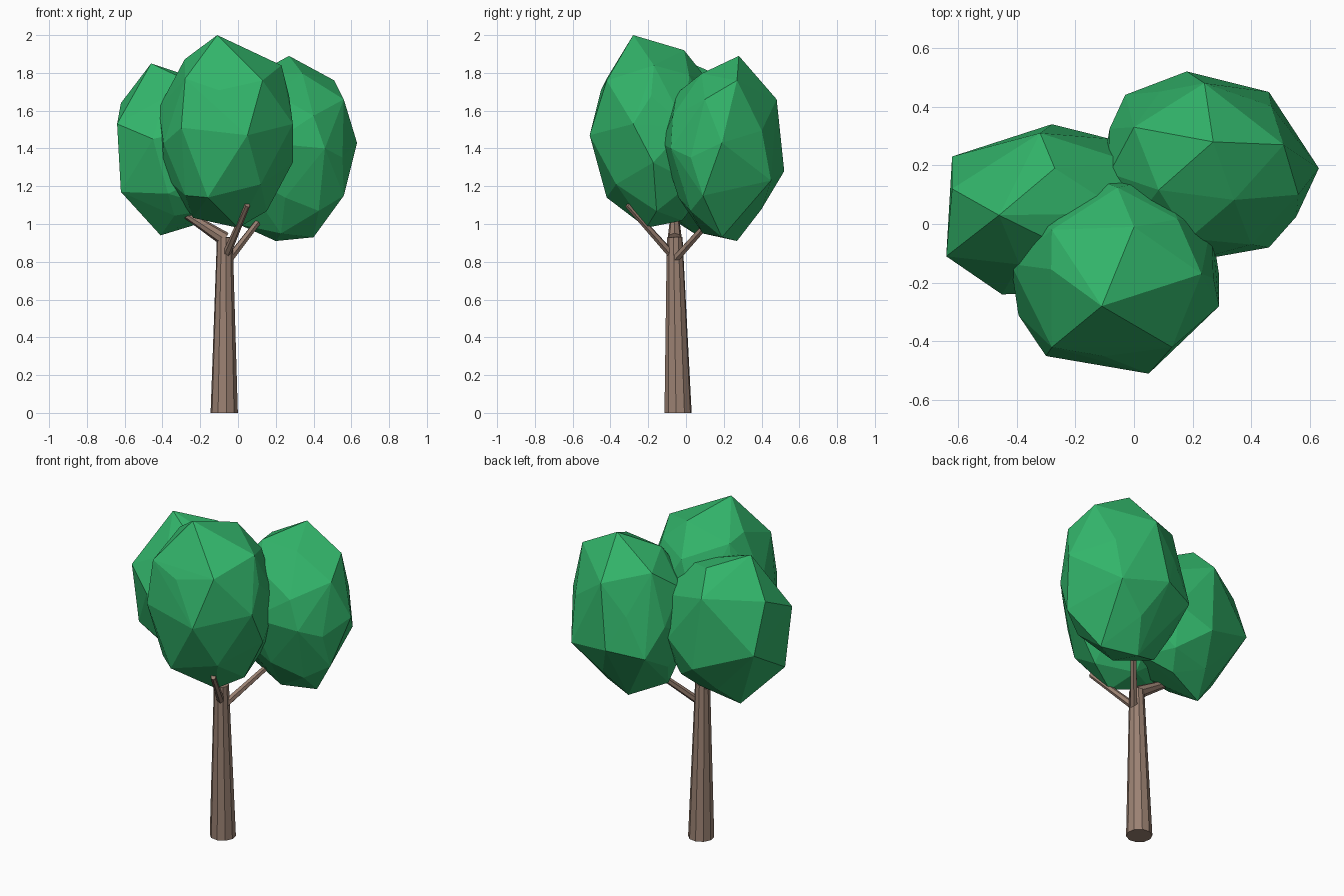
import bpy
import bmesh
from mathutils import Matrix, Vector

default_cube = bpy.data.objects.get("Cube")
if default_cube:
    bpy.data.objects.remove(default_cube, do_unlink=True)


def make_material(name, red, green, blue):
    material = bpy.data.materials.new(name)
    material.use_nodes = True
    colour = (red, green, blue, 1)
    material.diffuse_color = colour
    material.node_tree.nodes["Principled BSDF"].inputs["Base Color"].default_value = colour
    return material


def add_object(name, bm, material):
    bmesh.ops.recalc_face_normals(bm, faces=bm.faces)
    mesh = bpy.data.meshes.new(name)
    bm.to_mesh(mesh)
    bm.free()
    mesh.materials.append(material)
    obj = bpy.data.objects.new(name, mesh)
    bpy.context.collection.objects.link(obj)
    return obj


def frame(pole, corner):
    """Orthonormal axes with the pole first and the corner in the first plane."""
    first = Vector(pole).normalized()
    corner = Vector(corner)
    second = (corner - first * corner.dot(first)).normalized()
    return Matrix((first, second, first.cross(second))).transposed()


def faceted_ball():
    """Corners of a ball of raised pentagons, and the axes of one pole and corner."""
    bm = bmesh.new()
    bmesh.ops.create_icosphere(bm, subdivisions=1, radius=1)
    bm.faces.ensure_lookup_table()
    poles = [v.co.normalized() for v in bm.verts]
    corners = [f.calc_center_median().normalized() for f in bm.faces]
    base_frame = frame(bm.faces[0].verts[0].co, corners[0])
    bm.free()
    return poles + corners, base_frame


def leaf_lobe(name, low, high, pole, corner, knuckles):
    """Turn a faceted ball, stretch it to its box and pull some corners to knuckles."""
    points, base_frame = faceted_ball()
    turn = frame(pole, corner) @ base_frame.transposed()
    points = [turn @ p for p in points]
    for axis in range(3):
        values = [p[axis] for p in points]
        start, span = min(values), max(values) - min(values)
        for p in points:
            p[axis] = low[axis] + (p[axis] - start) / span * (high[axis] - low[axis])
    for knuckle in map(Vector, knuckles):
        points.remove(min(points, key=lambda p: (p - knuckle).length))
    bm = bmesh.new()
    for p in points + list(knuckles):
        bm.verts.new(p)
    hull = bmesh.ops.convex_hull(bm, input=bm.verts)
    bmesh.ops.delete(bm, geom=hull["geom_interior"], context="VERTS")
    return add_object(name, bm, leaf_green)


def limb(name, start, end, start_radius, end_radius, sides):
    """Tapered straight limb between two points."""
    start, end = Vector(start), Vector(end)
    direction = end - start
    bm = bmesh.new()
    bmesh.ops.create_cone(bm, cap_ends=True, segments=sides, radius1=start_radius,
                          radius2=end_radius, depth=direction.length)
    turn = direction.to_track_quat("Z", "Y").to_matrix().to_4x4()
    bm.transform(Matrix.Translation((start + end) / 2) @ turn)
    return add_object(name, bm, bark_brown)


leaf_green = make_material("leaf green", 0.032, 0.46, 0.145)
bark_brown = make_material("bark brown", 0.33, 0.222, 0.17)

# Trunk, with its foot cut level at the ground
trunk = limb("trunk", (-0.073, -0.042, 0), (-0.07, -0.06, 0.93), 0.073, 0.042, 10)
for vertex in trunk.data.vertices:
    if vertex.co.z < 0.1:
        vertex.co.z = 0

# Branches reaching into the three lobes
limb("front_branch", (-0.07, -0.06, 0.82), (0.05, -0.31, 1.1), 0.022, 0.015, 6)
limb("left_branch", (-0.05, -0.06, 0.81), (0.19, 0.22, 1.12), 0.022, 0.015, 6)
limb("right_branch", (-0.07, -0.06, 0.92), (-0.35, -0.06, 1.1), 0.038, 0.016, 8)

# Faceted lobes of foliage
leaf_lobe("front_foliage", (-0.42, -0.48, 1.0), (0.29, 0.17, 1.94),
          (-0.1, -0.87, 0.48), (-0.1, -0.4, 1.0),
          [(-0.11, -0.28, 2.0), (0, -0.01, 1.92), (0.23, -0.17, 1.84),
           (-0.28, -0.02, 1.85), (0.13, -0.42, 1.76), (-0.28, -0.42, 1.77),
           (0.05, -0.51, 1.47), (-0.3, -0.45, 1.51), (0.29, -0.28, 1.53),
           (-0.16, -0.42, 1.14), (0.12, -0.37, 1.21), (0, -0.21, 0.98)])
leaf_lobe("left_foliage", (-0.12, -0.13, 0.95), (0.59, 0.48, 1.82),
          (0.81, -0.27, 0.53), (0.67, 0.24, 0.73),
          [(0.27, 0.28, 1.89), (0.51, 0.27, 1.76), (0.56, 0.1, 1.66),
           (0.63, 0.19, 1.43), (0.56, 0.09, 1.15), (0.24, 0.48, 1.66),
           (0.18, 0.52, 1.28), (0.46, 0.45, 1.23), (0.46, -0.08, 1.4),
           (-0.03, 0.44, 1.25), (0, 0.33, 1.73), (0.25, -0.04, 1.14),
           (0.4, 0.19, 0.93), (0.2, 0.27, 0.91), (0, 0.17, 1.0)])
leaf_lobe("right_foliage", (-0.61, -0.23, 0.98), (0.1, 0.31, 1.79),
          (-0.47, -0.87, 0.11), (-1.0, -0.45, 0.28),
          [(-0.46, 0.03, 1.85), (-0.27, 0.19, 1.78), (-0.64, -0.11, 1.53),
           (-0.45, -0.24, 1.45), (-0.62, 0.12, 1.64), (-0.62, 0.23, 1.35),
           (-0.62, -0.07, 1.17), (-0.32, 0.31, 1.65), (-0.28, 0.34, 1.22),
           (-0.37, -0.2, 1.16), (-0.41, 0.06, 0.94), (-0.18, 0.12, 1.01)])
